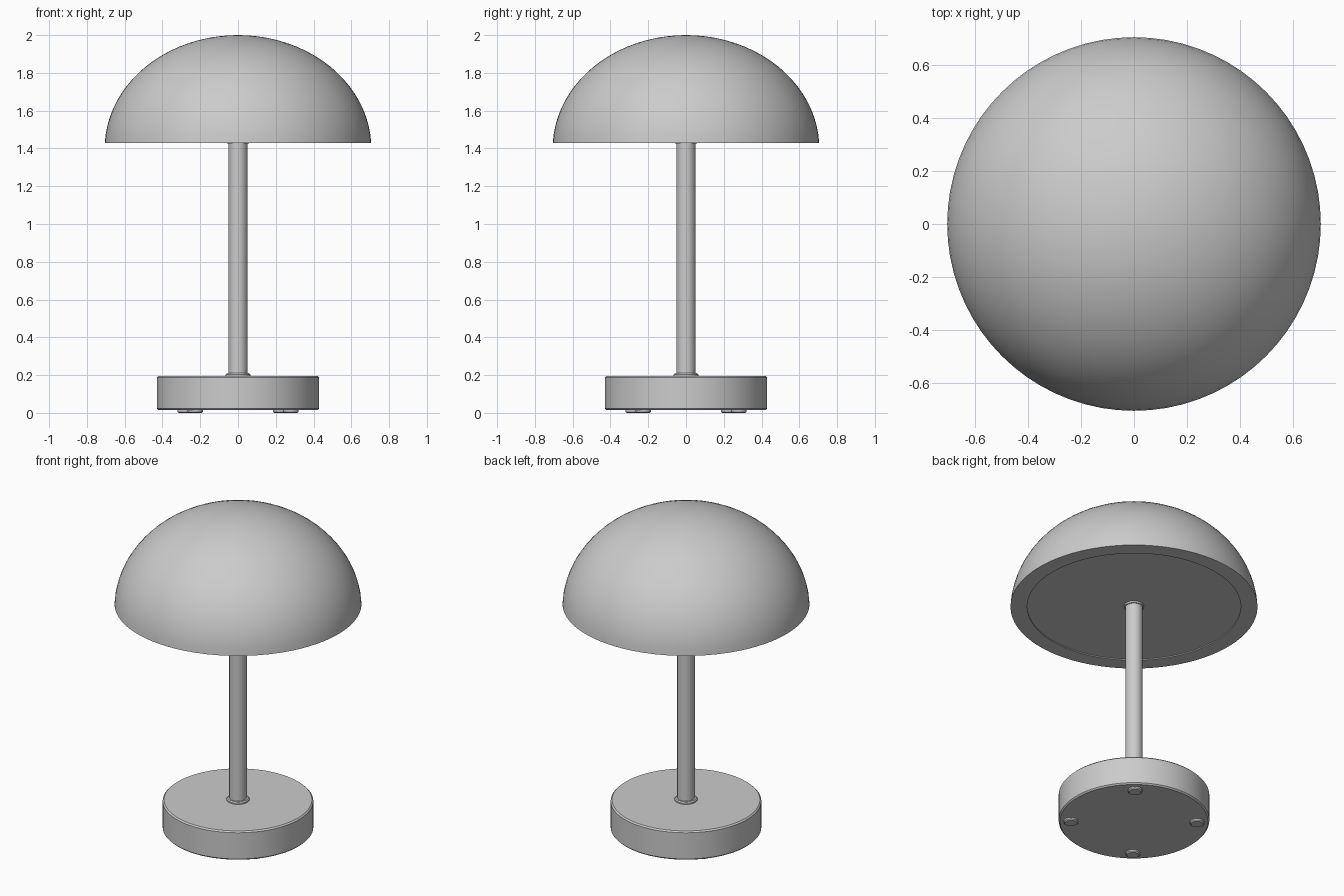
import bpy, bmesh, math

if "Cube" in bpy.data.objects:
    bpy.data.objects.remove(bpy.data.objects["Cube"])

SEG = 72
grey = bpy.data.materials.new("light_grey")
grey.diffuse_color = (0.6, 0.6, 0.6, 1)
grey.use_nodes = True
grey.node_tree.nodes["Principled BSDF"].inputs["Base Color"].default_value = grey.diffuse_color


def lathe(name, profile, x=0, y=0, seg=SEG):
    """Spin an (r, z) profile around a vertical axis; r = 0 makes a pole."""
    bm = bmesh.new()
    rings = []
    for r, z in profile:
        if r == 0:
            rings.append([bm.verts.new((x, y, z))])
        else:
            rings.append([bm.verts.new((x + r * math.cos(2 * math.pi * i / seg),
                                        y + r * math.sin(2 * math.pi * i / seg), z))
                          for i in range(seg)])
    for a, b in zip(rings, rings[1:]):
        for i in range(seg):
            j = (i + 1) % seg
            if len(a) == 1:
                bm.faces.new((a[0], b[j], b[i]))
            elif len(b) == 1:
                bm.faces.new((a[i], a[j], b[0]))
            else:
                bm.faces.new((a[i], a[j], b[j], b[i]))
    bmesh.ops.recalc_face_normals(bm, faces=bm.faces)
    mesh = bpy.data.meshes.new(name)
    bm.to_mesh(mesh)
    bm.free()
    mesh.materials.append(grey)
    ob = bpy.data.objects.new(name, mesh)
    bpy.context.collection.objects.link(ob)
    bpy.ops.object.select_all(action='DESELECT')
    ob.select_set(True)
    bpy.context.view_layer.objects.active = ob
    bpy.ops.object.shade_smooth_by_angle(angle=math.radians(35))
    return ob


# Domed shade: elliptical outside, flat underside with a slightly recessed panel
start = math.asin(0.03 / 0.6)
dome = []
for k in range(21):
    t = start + (math.pi / 2 - start) * k / 20
    dome.append((0.706 * math.cos(t) if k < 20 else 0, 1.40 + 0.6 * math.sin(t)))
lathe("shade", [(0, 1.436), (0.61, 1.436), (0.61, 1.43)] + dome)

# Stem with a small collar at each end
lathe("stem", [(0, 0.18), (0.05, 0.18), (0.05, 1.45), (0, 1.45)], seg=32)
lathe("lower_collar", [(0, 0.19), (0.065, 0.19), (0.065, 0.204), (0.059, 0.21), (0, 0.21)], seg=32)
lathe("upper_collar", [(0, 1.425), (0.057, 1.425), (0.057, 1.44), (0, 1.44)], seg=32)

# Round base with softened edges
lathe("base", [(0, 0.015), (0.422, 0.015), (0.43, 0.023),
               (0.43, 0.188), (0.422, 0.196), (0, 0.196)])

# Four small feet
for k in range(4):
    a = math.radians(51 + 90 * k)
    lathe(f"foot_{k + 1}", [(0, 0), (0.034, 0), (0.041, 0.006), (0.041, 0.02), (0, 0.02)],
          0.36 * math.cos(a), 0.36 * math.sin(a), 24)
